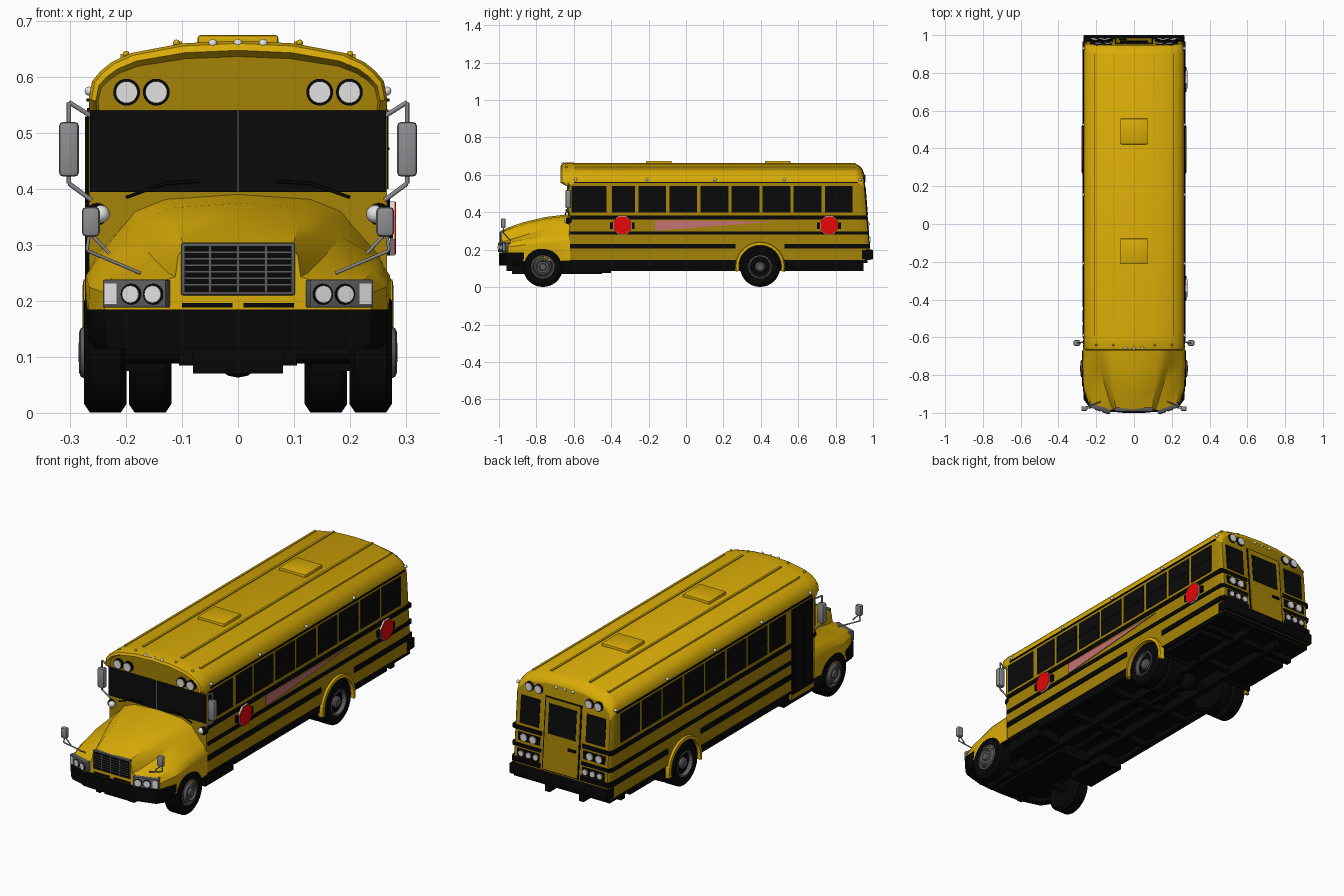
import bpy, bmesh, math
from mathutils import Vector, Matrix

if "Cube" in bpy.data.objects:
    bpy.data.objects.remove(bpy.data.objects["Cube"])

def mat(name, r, g, b):
    m = bpy.data.materials.new(name)
    m.diffuse_color = (r, g, b, 1)
    m.use_nodes = True
    m.node_tree.nodes["Principled BSDF"].inputs["Base Color"].default_value = m.diffuse_color
    return m

YEL = mat("bus_yellow", .69, .41, .002)
DYL = mat("side_dark_yellow", .38, .23, .002)
BLK = mat("trim_black", .002, .002, .002)
GLS = mat("window_glass", .003, .003, .003)
GRY = mat("mirror_grey", .27, .27, .28)
DGR = mat("rim_grey", .11, .11, .11)
WHT = mat("lamp_white", .75, .75, .75)
RED = mat("sign_red", .8, .002, .002)
PNK = mat("pink_panel", .55, .17, .17)

def add(name, bm, m):
    bmesh.ops.recalc_face_normals(bm, faces=bm.faces)
    me = bpy.data.meshes.new(name)
    bm.to_mesh(me)
    bm.free()
    me.materials.append(m)
    o = bpy.data.objects.new(name, me)
    bpy.context.collection.objects.link(o)
    return o

def box(name, lo, hi, m, bevel=0, tilt=0, turn=0):
    lo, hi = Vector(lo), Vector(hi)
    bm = bmesh.new()
    bmesh.ops.create_cube(bm, size=1, matrix=Matrix.Diagonal((*(hi - lo), 1)))
    if bevel:
        bmesh.ops.bevel(bm, geom=bm.edges[:], offset=bevel, segments=2, affect='EDGES', profile=.5)
    bm.transform(Matrix.Translation((lo + hi) / 2) @ Matrix.Rotation(turn, 4, 'Z') @ Matrix.Rotation(tilt, 4, 'X'))
    return add(name, bm, m)

def pair(name, lo, hi, m, **k):
    """Box on the +x side and its mirror image."""
    box(name + "_left", lo, hi, m, **k)
    box(name + "_right", (-hi[0], *lo[1:]), (-lo[0], *hi[1:]), m, **k)

def rod(name, p, q, r, m, segs=12):
    p, q = Vector(p), Vector(q)
    bm = bmesh.new()
    bmesh.ops.create_cone(bm, cap_ends=True, segments=segs, radius1=r, radius2=r, depth=(q - p).length)
    bm.transform(Matrix.Translation((p + q) / 2) @ (q - p).to_track_quat('Z', 'Y').to_matrix().to_4x4())
    return add(name, bm, m)

def ball(name, c, r, m):
    bm = bmesh.new()
    bmesh.ops.create_uvsphere(bm, u_segments=12, v_segments=8, radius=r, matrix=Matrix.Translation(c))
    return add(name, bm, m)

def loft(name, rings, m, closed=True, caps=(True, True)):
    bm = bmesh.new()
    vs = [[bm.verts.new(p) for p in r] for r in rings]
    n = len(rings[0])
    for a, b in zip(vs, vs[1:]):
        for i in range(n if closed else n - 1):
            j = (i + 1) % n
            bm.faces.new((a[i], a[j], b[j], b[i]))
    for r, c in ((vs[0], caps[0]), (vs[-1], caps[1])):
        if c:
            bm.faces.new(r)
    return add(name, bm, m)

def lathe(name, c, prof, m, side=1, segs=36, phase=0):
    """Revolve (x, radius) points around the x axis."""
    rings = [[(c[0] + side * x, c[1] + r * math.cos(phase + 2 * math.pi * i / segs),
               c[2] + r * math.sin(phase + 2 * math.pi * i / segs)) for i in range(segs)] for x, r in prof]
    return loft(name, rings, m)

def sym(half):
    """Half outline ending on the centre line -> full outline."""
    return half + [(-p[0], *p[1:]) for p in reversed(half[:-1])]

def cut_arch(o, y, r, sides=False):
    o.data.materials.append(BLK)
    o.data.materials.append(DYL)
    for f in o.data.polygons:
        if f.normal.z < -.9:
            f.material_index = 1
        elif sides and abs(f.normal.z) < .12 and f.center.z < .56:
            f.material_index = 2
    for s in (1, -1):
        c = rod("arch_cutter", (s * .105, y, .108), (s * .4, y, .108), r, BLK, 40)
        c.hide_render = True
        b = o.modifiers.new("arch", 'BOOLEAN')
        b.object, b.operation, b.solver, b.material_mode = c, 'DIFFERENCE', 'EXACT', 'TRANSFER'
        bpy.context.view_layer.objects.active = o
        bpy.ops.object.modifier_apply(modifier=b.name)
        bpy.data.objects.remove(c)

def rear_y(z):
    return .985 - .08 * (z - .145)

# passenger body
ROOF = [(.266, .56), (.26, .592), (.245, .61), (.225, .626), (.19, .642), (.1, .659), (0, .664)]
SEC = [(.266, .145), (.266, .35)] + ROOF
rings = [[(x, y, z) for x, z in sym(SEC)] for y in (-.625, .90)]
for back, k, kz in ((.03, .995, .985), (.008, .98, .955), (0, .955, .92)):
    ring = []
    for x, z in sym(SEC):
        z2 = .145 + (z - .145) * kz
        ring.append((x * k, rear_y(z2) - back, z2))
    rings.append(ring)
cut_arch(loft("passenger_body", rings, YEL), .396, .118, sides=True)

# overhanging front roof cap with recessed lamp panel
CAP = [(.264, .54)] + ROOF
rings = []
for y, k, kz in ((-.6, 1.003, 1.01), (-.65, 1.003, 1.01), (-.664, .985, .97), (-.67, .955, .87), (-.642, .94, .78)):
    rings.append([(x * k, max(y, -.64) if z < .55 else y, .54 + (z - .54) * kz) for x, z in sym(CAP)])
cap = loft("front_roof_cap", rings, YEL, closed=False, caps=(False, True))
cap.data.materials.append(DYL)
for f in cap.data.polygons:
    if len(f.vertices) > 4:
        f.material_index = 1

# roof ribs, hatches, drip rails
for x, z in ((.205, .636), (.105, .659)):
    pair("roof_rib", (x - .005, -.59, z - .01), (x + .005, .9, z + .005), YEL)
for y in (-.145, .49):
    box("roof_hatch", (-.072, y - .068, .65), (.072, y + .068, .675), YEL, bevel=.005)
pair("drip_rail", (.26, -.6, .556), (.271, .92, .562), BLK)

# side windows and entrance door
for k in range(8):
    hi = .89 - k * .166
    pair("side_window", (.26, max(hi - .148, -.396), .4), (.269, hi, .542), GLS)
    pair("window_rail", (.262, max(hi - .148, -.396), .47), (.2705, hi, .474), BLK)
box("driver_window", (.26, -.612, .4), (.269, -.425, .542), GLS)
box("entrance_door", (-.27, -.608, .125), (-.25, -.445, .545), BLK)
for y in (-.597, -.522):
    box("door_pane", (-.273, y, .16), (-.26, y + .066, .53), GLS)
box("door_step", (-.268, -.615, .1), (-.14, -.44, .13), DYL)

# black rub rails on the sides and rear
for z0, z1 in ((.362, .382), (.281, .298), (.206, .231)):
    gaps = ((-.62, .265), (.527, .965)) if z0 < .25 else ((-.62, .965),)
    for a, b in gaps:
        box("rub_rail_left", (.26, a, z0), (.272, b, z1), BLK)
        box("rub_rail_right", (-.272, -.44 if a < 0 else a, z0), (-.26, b, z1), BLK)
    y = rear_y(z0)
    pair("rear_rub_rail", (.11, y - .02, z0), (.264, y + .003, z1), BLK)

# rear wheel arch flares
for s in (1, -1):
    rings = []
    for i in range(25):
        a = math.radians(-12 + 204 * i / 24)
        rings.append([(s * x, .396 + r * math.cos(a), .11 + r * math.sin(a))
                      for x, r in ((.255, .114), (.278, .114), (.276, .128), (.255, .135))])
    loft("rear_arch_flare", rings, YEL)

# windshield, divider, wipers
box("windshield", (-.264, -.634, .395), (.264, -.615, .54), GLS)
box("windshield_divider", (-.002, -.637, .395), (.002, -.62, .54), DGR)
for s in (1, -1):
    rod("wiper_arm", (s * .2, -.645, .385), (s * .13, -.64, .41), .003, BLK)
    rod("wiper_blade", (s * .13, -.64, .41), (s * .07, -.64, .414), .003, BLK)

# hood with fenders, lofted from five stations
HOOD = [(-.62, [(.268, .14), (.268, .245), (.25, .285), (.205, .335), (.185, .36), (.13, .382), (0, .391)]),
        (-.75, [(.273, .14), (.272, .245), (.25, .277), (.185, .315), (.165, .345), (.12, .366), (0, .375)]),
        (-.87, [(.268, .14), (.266, .225), (.24, .255), (.15, .275), (.135, .315), (.11, .337), (0, .347)]),
        (-.952, [(.235, .14), (.24, .215), (.225, .238), (.125, .25), (.113, .287), (.1, .307), (0, .318)]),
        (-.984, [(.15, .14), (.15, .205), (.14, .235), (.112, .243), (.107, .28), (.096, .298), (0, .303)])]
cut_arch(loft("hood", [[(x, y, z) for x, z in sym(h)] for y, h in HOOD], YEL), -.765, .121)

# grille
box("grille_frame", (-.102, -.99, .21), (.102, -.97, .304), DGR, bevel=.004)
box("grille_opening", (-.096, -.992, .216), (.096, -.97, .298), BLK)
for i in range(6):
    z = .228 + i * .0115
    box("grille_slat", (-.096, -.994, z), (.096, -.98, z + .0025), DGR)
for x in (-.05, 0, .05):
    box("grille_post", (x - .003, -.996, .216), (x + .003, -.98, .298), DGR)
pair("front_vent", (.01, -.987, .188), (.1, -.97, .196), BLK)

# headlight clusters, angled back along the front corners
for s in (1, -1):
    ang = math.radians(19) * s
    def on(u, d):
        return (s * (.18 + u * .945) + s * d * .32, -.97 + u * .326 - d * .945)
    box("headlight_bezel", (s * .18 - .06, -.987, .188), (s * .18 + .06, -.953, .238), DGR, bevel=.003, turn=ang)
    for u in (-.036, .006):
        rod("headlight_ring", (*on(u, .01), .212), (*on(u, .019), .212), .019, BLK, 24)
        rod("headlight", (*on(u, .01), .212), (*on(u, .022), .212), .0155, WHT, 24)
    cx, cy = on(.044, .014)
    box("turn_signal", (cx - .011, cy - .005, .195), (cx + .011, cy + .005, .231), WHT, turn=ang)

# bumpers
OUT = [(.27, -.865), (.266, -.93), (.24, -.965), (.13, -.995), (0, -1.0)]
INN = [(.24, -.865), (.23, -.92), (.2, -.945), (.12, -.965), (0, -.965)]
plan = sym(OUT) + sym(INN)[::-1]
loft("front_bumper", [[(x * k, y, z) for x, y in plan] for z, k in ((.115, .95), (.13, .99), (.185, 1))], BLK)
box("bumper_plate", (-.06, -1.0, .125), (.06, -.98, .145), BLK)
box("rear_bumper", (-.268, .94, .148), (.268, 1.0, .2), BLK, bevel=.006)

# roof lamps front and rear, tail lamps
for s in (1, -1):
    for x in (.146, .199):
        rod("warning_lamp_rim", (s * x, -.64, .573), (s * x, -.655, .573), .024, BLK, 24)
        rod("warning_lamp", (s * x, -.64, .573), (s * x, -.659, .573), .0195, WHT, 24)
        y = rear_y(.58)
        rod("rear_warning_rim", (s * x * .95, y - .02, .58), (s * x * .95, y + .006, .58), .023, BLK, 24)
        rod("rear_warning_lamp", (s * x * .95, y - .02, .58), (s * x * .95, y + .01, .58), .0185, WHT, 24)
    for z, xs, r in ((.332, (.155, .205), .018), (.253, (.135, .175, .215), .014)):
        y = rear_y(z)
        box("tail_lamp_plate", (s * .178 - .06, y - .01, z - .02), (s * .178 + .06, y + .003, z + .02), BLK)
        for x in xs:
            rod("tail_lamp", (s * x, y - .01, z), (s * x, y + .009, z), r, WHT, 20)
    for x, z in ((.11, .661), (.2, .641)):
        ball("roof_marker", (s * x, -.64, z), .006, YEL)
    for y in (-.59, -.21, .155, .525, .93):
        ball("side_marker", (s * .266, y, .575), .008, WHT)
    ball("cowl_lamp", (s * .245, -.635, .355), .016, WHT)
    ball("cowl_lamp_base", (s * .252, -.625, .355), .02, BLK)
for x in (-.045, 0, .045):
    ball("front_clearance_lamp", (x, -.658, .66), .008, WHT)
    ball("rear_clearance_lamp", (x, .945, .612), .008, WHT)

# rear door and windows
def rear_plate(name, x0, x1, z0, z1, d, m):
    y = rear_y((z0 + z1) / 2)
    box(name, (x0, y - .008, z0), (x1, y + d, z1), m, tilt=.08)
rear_plate("rear_door_gap", -.1, .1, .205, .56, .003, BLK)
rear_plate("rear_door", -.094, .094, .21, .555, .005, DYL)
rear_plate("rear_door_window", -.075, .075, .385, .53, .007, GLS)
rear_plate("rear_door_handle", -.08, -.04, .33, .342, .012, BLK)
for s in (1, -1):
    rear_plate("rear_window", s * .18 - .052, s * .18 + .052, .395, .53, .003, GLS)

# mirrors and their arms
for s in (1, -1):
    box("side_mirror", (s * .302 - .018, -.645, .422), (s * .302 + .018, -.615, .52), GRY, bevel=.008)
    rod("mirror_arm", (s * .262, -.625, .53), (s * .302, -.63, .555), .004, GRY)
    rod("mirror_arm", (s * .302, -.63, .555), (s * .302, -.63, .41), .004, GRY)
    rod("mirror_arm", (s * .302, -.63, .41), (s * .262, -.625, .38), .004, GRY)
    box("crossover_mirror", (s * .263 - .016, -.99, .315), (s * .263 + .016, -.965, .368), GRY, bevel=.008)
    rod("crossover_arm", (s * .263, -.975, .32), (s * .23, -.975, .285), .003, GRY)
    rod("crossover_arm", (s * .27, -.975, .29), (s * .175, -.94, .25), .003, GRY)
    rod("crossover_post", (s * .263, -.975, .34), (s * .27, -.975, .29), .003, GRY)

# folding signs and the pink panel on the driver's side
for y in (-.34, .765):
    box("sign_bracket", (.262, y - .065, .312), (.277, y + .065, .345), BLK)
    lathe("sign_border", (.272, y, .33), [(0, .053), (.008, .053)], WHT, segs=8, phase=math.pi / 8)
    lathe("sign_face", (.272, y, .33), [(0, .051), (.01, .051)], RED, segs=8, phase=math.pi / 8)
tri = [(-.165, .302), (-.165, .357), (.48, .35)]
loft("side_panel", [[(x, y, z) for y, z in tri] for x in (.264, .27)], PNK)

# wheels: single in front, doubled at the rear
TYRE = [(-.037, .06), (-.038, .092), (-.028, .107), (.028, .107), (.038, .092), (.037, .062), (.02, .058)]
for s in (1, -1):
    for y, x in ((-.765, .237), (.396, .237), (.396, .157)):
        lathe("tyre", (s * x, y, .108), TYRE, BLK, side=s)
    lathe("front_rim", (s * .237, -.765, .108), [(0, .062), (.036, .062), (.038, .055), (.03, .05), (.044, .043),
          (.047, .036), (.038, .03), (.038, .02), (.048, .017), (.048, .005)], DGR, side=s)
    lathe("rear_rim", (s * .237, .396, .108), [(0, .062), (.036, .062), (.038, .056), (.015, .05), (.005, .03),
          (.03, .026), (.036, .018), (.036, .004)], DGR, side=s)
    for y, x in ((-.765, .268), (.396, .247)):
        for i in range(8):
            a = i * math.pi / 4
            yy, zz = y + .04 * math.cos(a), .108 + .04 * math.sin(a)
            rod("wheel_nut", (s * x, yy, zz), (s * (x + .011), yy, zz), .004, BLK, 6)

# chassis
box("floor_pan", (-.262, -.62, .128), (.262, .24, .147), BLK)
box("rear_floor_pan", (-.262, .55, .128), (.262, .97, .147), BLK)
pair("frame_rail", (.08, -.96, .085), (.105, .95, .15), BLK)
for y in (-.9, -.5, -.2, .1, .6, .85):
    box("cross_member", (-.25 if y > -.6 else -.1, y - .015, .1), (.25 if y > -.6 else .1, y + .015, .145), BLK)
box("engine_pan", (-.08, -.93, .07), (.08, -.45, .15), BLK)
pair("side_box", (.13, -.62, .075), (.255, -.4, .14), BLK)
pair("side_skirt", (.235, -.4, .105), (.262, .27, .15), BLK)
pair("rear_tank", (.12, .54, .105), (.255, .8, .15), BLK)
pair("mud_flap", (.12, .535, .09), (.262, .545, .15), BLK)
for y in (-.765, .396):
    rod("axle", (-.22, y, .108), (.22, y, .108), .02, BLK)
ball("differential", (0, .396, .108), .045, BLK)
rod("drive_shaft", (0, -.45, .11), (0, .396, .108), .014, BLK)

for o in bpy.data.objects:
    o.select_set(True)
bpy.context.view_layer.objects.active = bpy.data.objects["passenger_body"]
bpy.ops.object.shade_smooth_by_angle(angle=math.radians(35))
